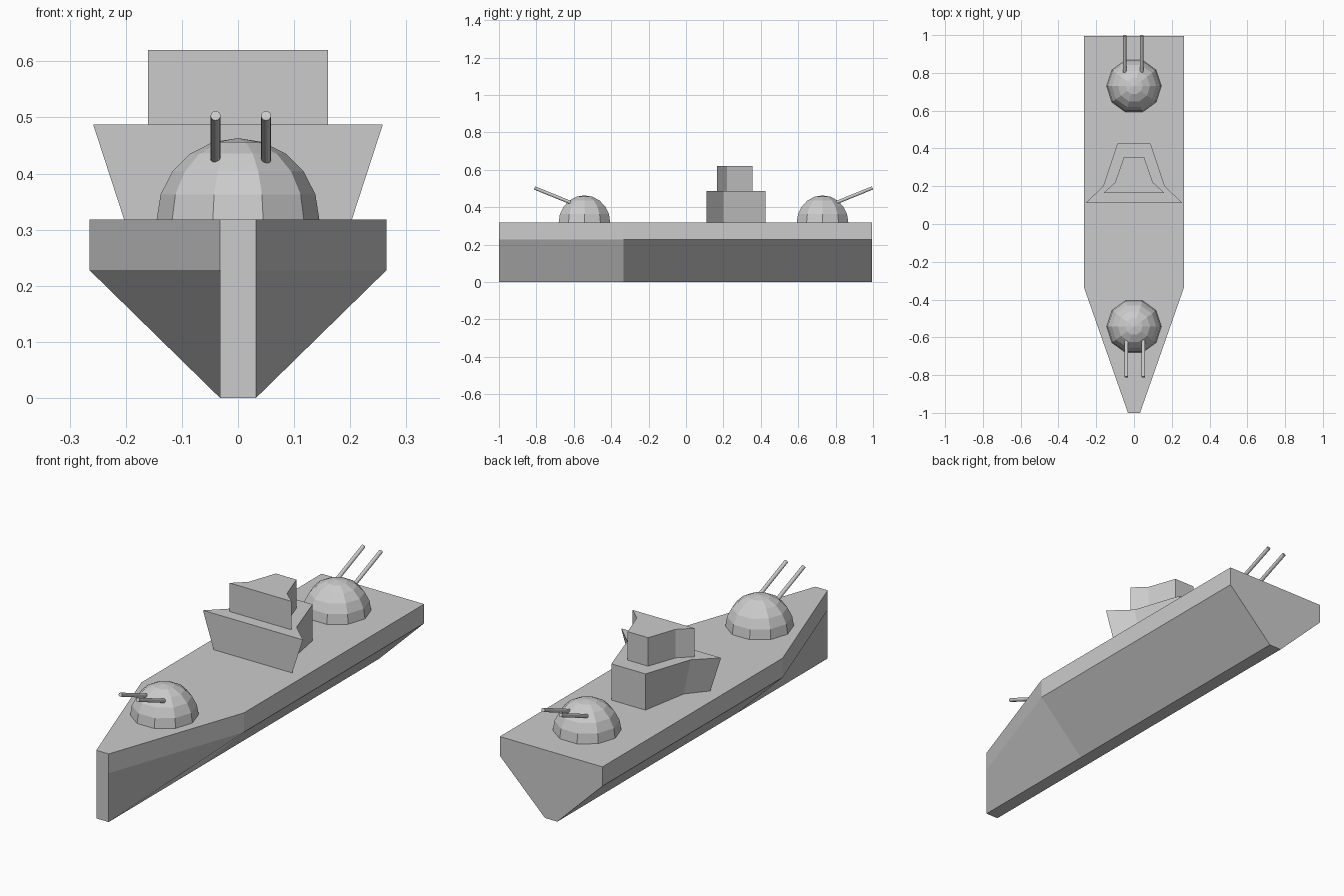
import bpy, bmesh, math
from mathutils import Vector, Matrix

if "Cube" in bpy.data.objects:
    bpy.data.objects.remove(bpy.data.objects["Cube"])

DECK = 0.318


def finish(name, bm):
    bmesh.ops.recalc_face_normals(bm, faces=bm.faces)
    mesh = bpy.data.meshes.new(name)
    bm.to_mesh(mesh)
    bm.free()
    ob = bpy.data.objects.new(name, mesh)
    bpy.context.collection.objects.link(ob)
    return ob


def loft(name, loops):
    """Skin matching closed loops and cap both ends."""
    bm = bmesh.new()
    rings = [[bm.verts.new(p) for p in loop] for loop in loops]
    n = len(rings[0])
    for a, b in zip(rings, rings[1:]):
        for i in range(n):
            j = (i + 1) % n
            bm.faces.new((a[i], a[j], b[j], b[i]))
    bm.faces.new(rings[0])
    bm.faces.new(rings[-1])
    return finish(name, bm)


def mirrored(half, z):
    """Closed plan outline from the right-hand half."""
    return [(x, y, z) for x, y in half] + [(-x, y, z) for x, y in reversed(half)]


# Hull: V-section with a narrow keel, tapering to a blunt upright bow
def section(y, half_width):
    right = [(0.032, 0), (half_width, 0.228), (half_width, DECK)]
    return [(x, y, z) for x, z in right] + [(-x, y, z) for x, z in reversed(right)]


loft("hull", [section(-1, 0.032), section(-0.335, 0.265), section(0.995, 0.265)])

# Bridge: flared lower tier, straight upper tier
lower_base = [(0.203, 0.11), (0.128, 0.20), (0.088, 0.425)]
lower_top = [(0.258, 0.11), (0.163, 0.20), (0.088, 0.425)]
upper = [(0.16, 0.165), (0.10, 0.22), (0.053, 0.355)]
loft("bridge_lower", [mirrored(lower_base, DECK), mirrored(lower_top, 0.487)])
loft("bridge_upper", [mirrored(upper, 0.487), mirrored(upper, 0.62)])


# Turrets: half-sphere dome with two raised barrels
def turret(prefix, y, turn):
    place = Matrix.Translation((0, y, DECK)) @ Matrix.Rotation(turn, 4, 'Z')
    bm = bmesh.new()
    bmesh.ops.create_uvsphere(bm, u_segments=10, v_segments=10, radius=0.145,
                              matrix=Matrix.Rotation(math.pi / 2, 4, 'Z'))
    bmesh.ops.delete(bm, geom=[v for v in bm.verts if v.co.z < -0.01], context='VERTS')
    bm.transform(place)
    finish(prefix + "_turret_dome", bm)
    for side, x in (("left", -0.04), ("right", 0.05)):
        a, b = Vector((x, -0.075, 0.107)), Vector((x, -0.267, 0.185))
        d = b - a
        bm = bmesh.new()
        bmesh.ops.create_cone(
            bm, cap_ends=True, segments=12, radius1=0.009, radius2=0.009, depth=d.length,
            matrix=place @ Matrix.Translation((a + b) / 2) @ d.to_track_quat('Z', 'Y').to_matrix().to_4x4())
        finish(prefix + "_barrel_" + side, bm)


turret("front", -0.543, 0)
turret("rear", 0.73, math.pi)
